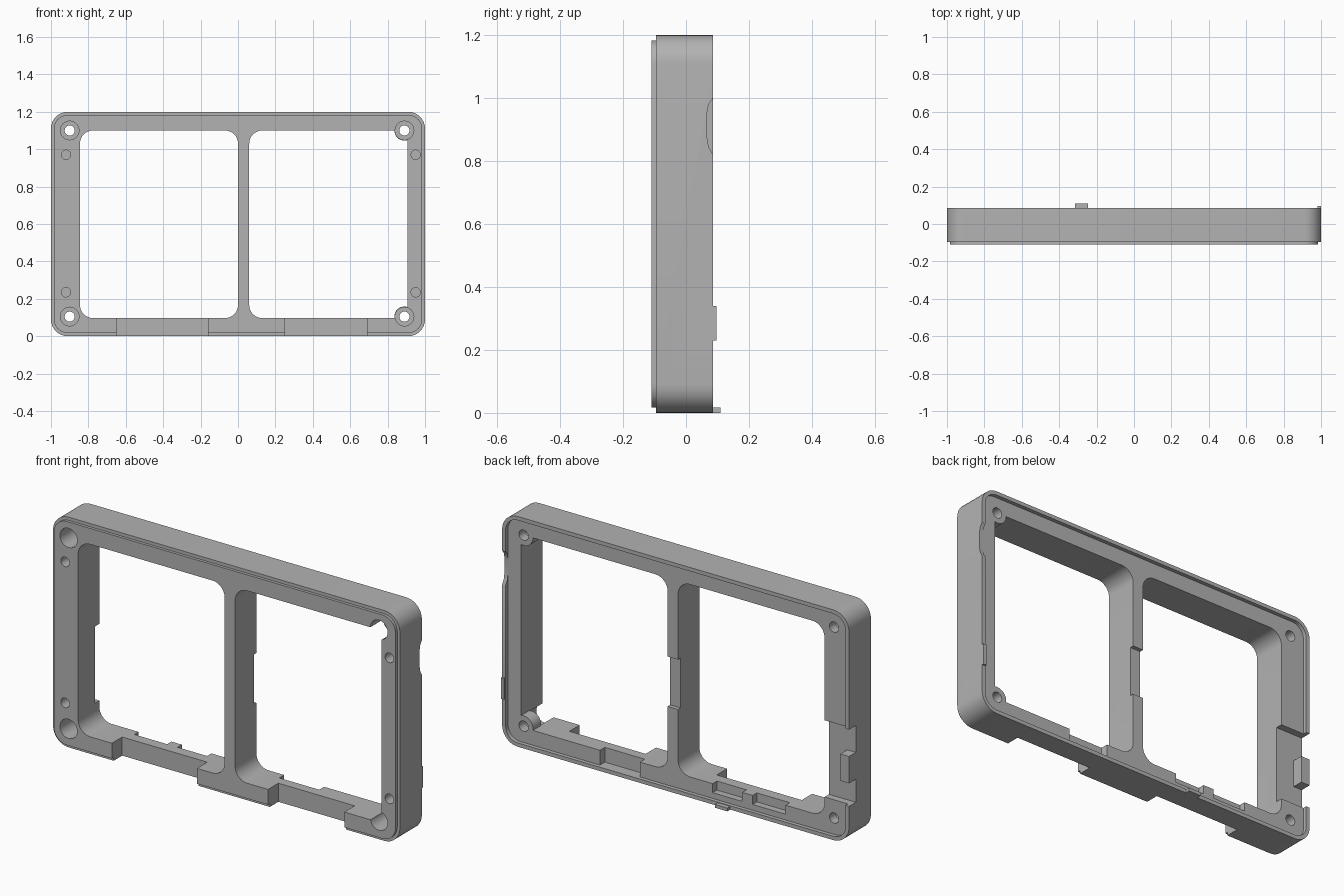
import bpy, bmesh, math
from mathutils import Vector

cube = bpy.data.objects.get("Cube")
if cube:
    bpy.data.objects.remove(cube, do_unlink=True)

grey = bpy.data.materials.new("plain grey")
grey.use_nodes = True
COLOUR = (0.45, 0.45, 0.45, 1)
grey.diffuse_color = COLOUR
grey.node_tree.nodes["Principled BSDF"].inputs["Base Color"].default_value = COLOUR


def rounded(x0, x1, z0, z1, radii, steps=8):
    """Outline of a rectangle; radii run bottom left, bottom right, top right, top left."""
    points = []
    corners = [(x0, z0, 1, 1), (x1, z0, -1, 1), (x1, z1, -1, -1), (x0, z1, 1, -1)]
    for i, (x, z, sx, sz) in enumerate(corners):
        r = radii[i]
        if r == 0:
            points.append((x, z))
            continue
        for k in range(steps + 1):
            a = math.pi + (i + k / steps) * math.pi / 2
            points.append((x + sx * r + r * math.cos(a), z + sz * r + r * math.sin(a)))
    return points


def prism(name, outline, y0, y1):
    """Extrude an x-z outline along y."""
    bm = bmesh.new()
    face = bm.faces.new([bm.verts.new((x, y0, z)) for x, z in outline])
    grown = bmesh.ops.extrude_face_region(bm, geom=[face])
    moved = [v for v in grown["geom"] if isinstance(v, bmesh.types.BMVert)]
    bmesh.ops.translate(bm, vec=Vector((0, y1 - y0, 0)), verts=moved)
    bmesh.ops.recalc_face_normals(bm, faces=bm.faces)
    mesh = bpy.data.meshes.new(name)
    bm.to_mesh(mesh)
    bm.free()
    mesh.materials.append(grey)
    ob = bpy.data.objects.new(name, mesh)
    bpy.context.collection.objects.link(ob)
    return ob


def box(name, x0, x1, y0, y1, z0, z1):
    return prism(name, [(x0, z0), (x1, z0), (x1, z1), (x0, z1)], y0, y1)


def rod(name, x, z, r, y0, y1, sides=32):
    ring = [(x + r * math.cos(k * math.tau / sides), z + r * math.sin(k * math.tau / sides))
            for k in range(sides)]
    return prism(name, ring, y0, y1)


def combine(body, tool, operation="DIFFERENCE"):
    mod = body.modifiers.new(tool.name, "BOOLEAN")
    mod.operation, mod.solver, mod.object = operation, "EXACT", tool
    bpy.context.view_layer.objects.active = body
    bpy.ops.object.modifier_apply(modifier=mod.name)
    bpy.data.objects.remove(tool, do_unlink=True)


FRONT, STEP, BACK, FLOOR = -0.11, -0.095, 0.086, 0.066

# Main body with the stepped front lip
frame = prism("frame", rounded(-1, 1, 0, 1.2, [0.09] * 4), STEP, BACK)
combine(frame, prism("front_lip", rounded(-0.985, 0.985, 0.017, 1.183, [0.075] * 4),
                     FRONT, 0), "UNION")

# Shallow recess behind, leaving a thin rim
combine(frame, prism("back_recess", rounded(-0.98, 0.98, 0.02, 1.18, [0.07] * 4), FLOOR, 0.2))

# Two windows
combine(frame, prism("right_window", rounded(-0.845, 0, 0.097, 1.1, [0.07] * 4), -0.3, 0.3))
combine(frame, prism("left_window", rounded(0.06, 0.905, 0.097, 1.1, [0.07, 0, 0, 0.07]),
                     -0.3, 0.3))

# Screw bosses in the square corners of the left window
for z in (0.105, 1.1):
    combine(frame, rod("screw_boss", 0.89, z, 0.054, 0.0, FLOOR), "UNION")

# Counterbored screw holes and blind pin holes
for x in (-0.9, 0.89):
    for z in (0.105, 1.1):
        combine(frame, rod("counterbore", x, z, 0.05, -0.3, 0.015))
        combine(frame, rod("screw_hole", x, z, 0.027, -0.3, 0.3))
for x in (-0.92, 0.95):
    for z in (0.235, 0.97):
        combine(frame, rod("pin_hole", x, z, 0.025, -0.3, -0.04))

# Front notches in the bottom rail
for x0, x1 in ((-0.65, -0.16), (0.25, 0.69)):
    combine(frame, box("rail_notch", x0, x1, -0.3, -0.025, -0.1, 0.2))

# Pockets in the back of the bottom rail
for x0, x1, z0, depth in ((-0.62, -0.43, 0.05, 0.035), (-0.37, -0.2, 0.05, 0.035),
                          (0.22, 0.45, 0.02, 0.04)):
    combine(frame, box("rail_pocket", x0, x1, FLOOR - depth, 0.3, z0, 0.2))

# Back relief in the divider and in the right post
combine(frame, box("divider_relief", -0.05, 0.11, 0.045, 0.3, 0.43, 0.69))
combine(frame, box("post_relief", -1.1, -0.8, 0.03, 0.3, 0.2, 0.6))

# Finger scoop in the left edge
scoop = [(0.15, 0.82), (0.086, 0.82), (0.072, 0.845), (0.066, 0.88),
         (0.066, 0.95), (0.072, 0.98), (0.086, 1.0), (0.15, 1.0)]
cutter = prism("scoop", scoop, 0.975, 1.1)
for v in cutter.data.vertices:
    v.co.x, v.co.y = v.co.y, v.co.x
cutter.data.flip_normals()
combine(frame, cutter)

# Small snap tabs
combine(frame, box("bottom_tab", -0.315, -0.245, 0.05, 0.11, 0, 0.017), "UNION")
combine(frame, box("side_tab", 0.982, 1.0, 0.05, 0.097, 0.23, 0.34), "UNION")
combine(frame, box("post_tab", -1.0, -0.95, 0.02, BACK, 0.32, 0.46), "UNION")

bpy.ops.object.select_all(action="DESELECT")
frame.select_set(True)
bpy.context.view_layer.objects.active = frame
bpy.ops.object.shade_smooth_by_angle(angle=math.radians(30))
